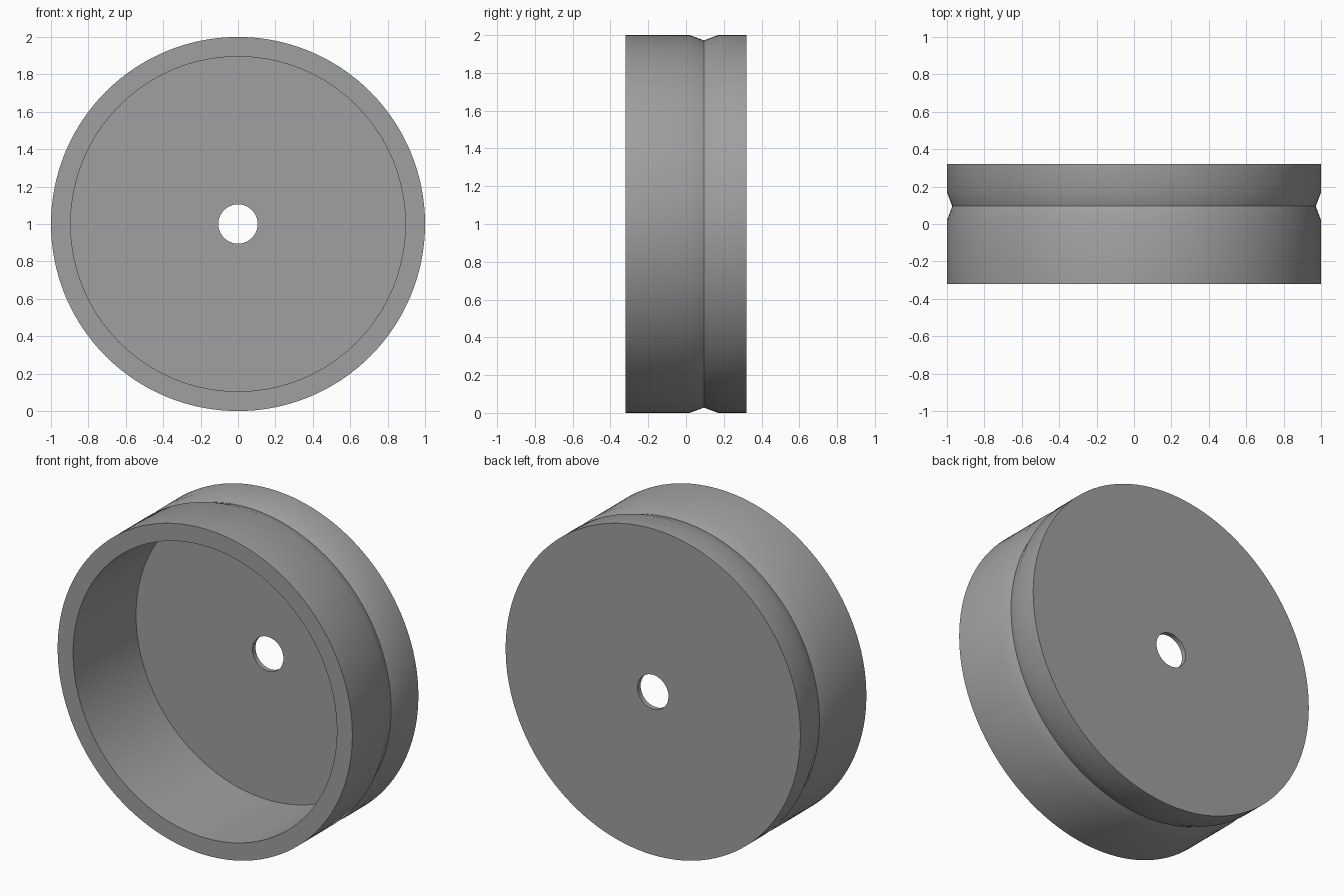
import bpy, bmesh, math

if "Cube" in bpy.data.objects:
    bpy.data.objects.remove(bpy.data.objects["Cube"])

SEGMENTS = 128
# Closed wall section as (radius, y): cup open to the front, V groove round the rim
PROFILE = [
    (0.105, 0.32), (1.0, 0.32),                   # back face
    (1.0, 0.17), (0.972, 0.095), (1.0, 0.02),     # groove
    (1.0, -0.32), (0.895, -0.32),                 # front lip
    (0.895, 0.29), (0.105, 0.29),                 # inner wall and floor
]

grey = bpy.data.materials.new("mid grey")
grey.diffuse_color = (0.35, 0.35, 0.35, 1)
grey.use_nodes = True
grey.node_tree.nodes["Principled BSDF"].inputs["Base Color"].default_value = grey.diffuse_color

# Revolve the section around the y axis
bm = bmesh.new()
rings = []
for i in range(SEGMENTS):
    a = 2 * math.pi * i / SEGMENTS
    rings.append([bm.verts.new((r * math.cos(a), y, 1 + r * math.sin(a)))
                  for r, y in PROFILE])
n = len(PROFILE)
for i in range(SEGMENTS):
    r0, r1 = rings[i], rings[(i + 1) % SEGMENTS]
    for j in range(n):
        k = (j + 1) % n
        bm.faces.new((r0[j], r0[k], r1[k], r1[j]))
bmesh.ops.recalc_face_normals(bm, faces=bm.faces)

mesh = bpy.data.meshes.new("grooved_cup")
bm.to_mesh(mesh)
bm.free()
mesh.materials.append(grey)
cup = bpy.data.objects.new("grooved_cup", mesh)
bpy.context.collection.objects.link(cup)

# Smooth round walls, crisp rims and groove bottom
bpy.context.view_layer.objects.active = cup
cup.select_set(True)
bpy.ops.object.shade_smooth_by_angle(angle=math.radians(30))
